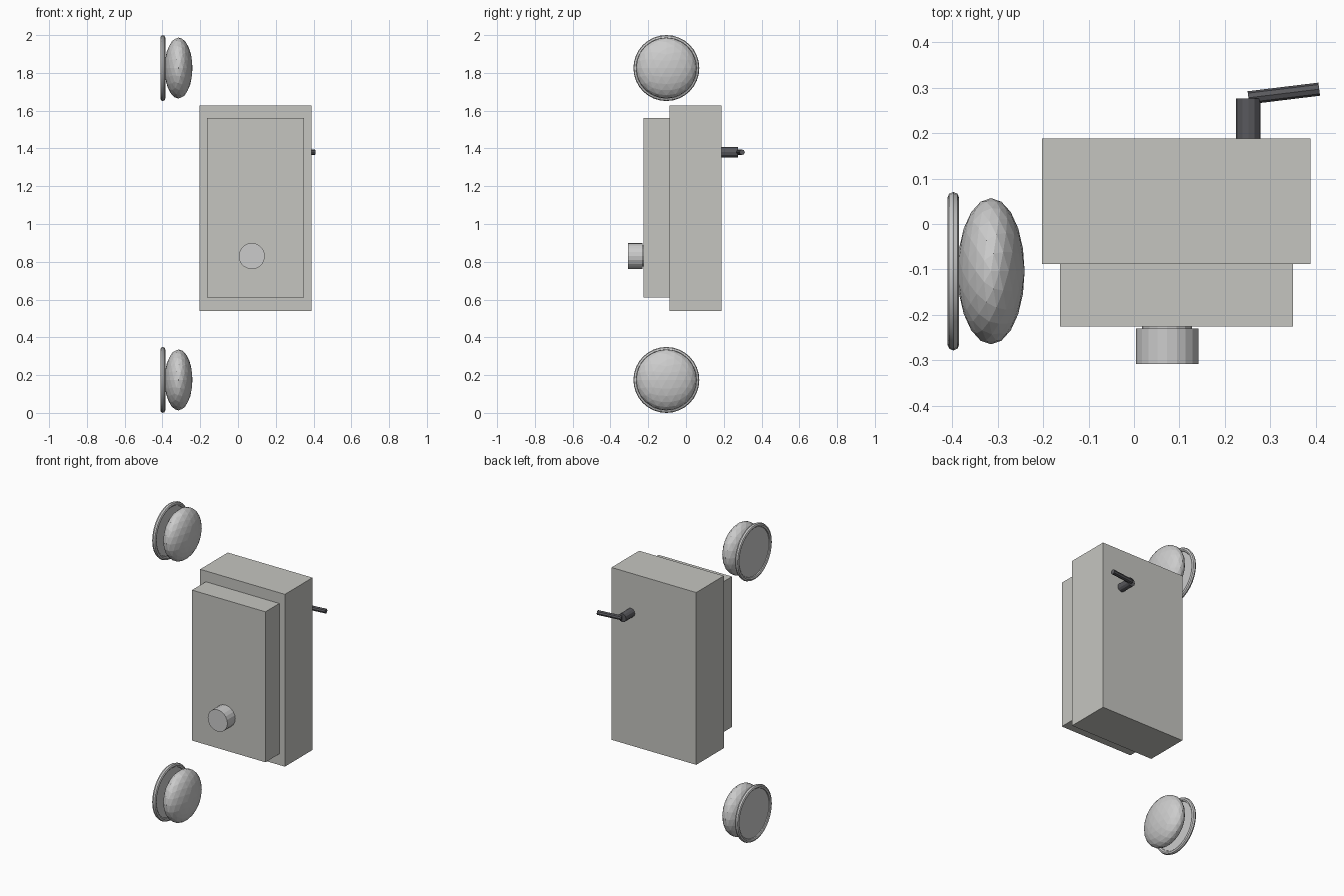
import bpy
from math import radians
from mathutils import Vector

if "Cube" in bpy.data.objects:
    bpy.data.objects.remove(bpy.data.objects["Cube"])


def material(name, rgb):
    m = bpy.data.materials.new(name)
    m.diffuse_color = (*rgb, 1)
    m.use_nodes = True
    m.node_tree.nodes["Principled BSDF"].inputs["Base Color"].default_value = m.diffuse_color
    return m


CASE = material("case_grey", (0.56, 0.56, 0.53))
DARK = material("dark_metal", (0.10, 0.10, 0.11))
STEEL = material("light_steel", (0.55, 0.55, 0.58))
BELL = material("bell_metal", (0.75, 0.75, 0.76))


def finish(name, mat, smooth=False):
    ob = bpy.context.object
    ob.name = name
    ob.data.materials.append(mat)
    if smooth:
        bpy.ops.object.shade_smooth_by_angle(angle=radians(40))
    return ob


def box(name, lo, hi, mat):
    lo, hi = Vector(lo), Vector(hi)
    bpy.ops.mesh.primitive_cube_add(size=1, location=(lo + hi) / 2)
    bpy.context.object.scale = hi - lo
    return finish(name, mat)


def rod(name, a, b, r, sides, mat, smooth=False):
    a, b = Vector(a), Vector(b)
    bpy.ops.mesh.primitive_cylinder_add(
        vertices=sides, radius=r, depth=(b - a).length, location=(a + b) / 2,
        rotation=(b - a).to_track_quat('Z', 'Y').to_euler())
    return finish(name, mat, smooth)


# Case: deep back box and smaller front cover
box("back_case", (-0.203, -0.088, 0.54), (0.389, 0.188, 1.628), CASE)
box("front_cover", (-0.163, -0.226, 0.61), (0.35, -0.088, 1.56), CASE)

# Knob on the front with its narrow neck
rod("knob_neck", (0.073, -0.22, 0.83), (0.073, -0.235, 0.83), 0.055, 16, STEEL)
rod("front_knob", (0.073, -0.23, 0.83), (0.073, -0.308, 0.83), 0.069, 20, STEEL)

# Crank on the back: shaft and slanted lever
rod("crank_shaft", (0.252, 0.18, 1.38), (0.252, 0.276, 1.38), 0.027, 12, DARK)
rod("crank_lever", (0.252, 0.278, 1.38), (0.408, 0.297, 1.38), 0.0145, 8, DARK)

# Pair of domes, each with a round rim and a backing disc
for label, z in (("lower", 0.1745), ("upper", 1.8255)):
    y = -0.104
    bpy.ops.mesh.primitive_ico_sphere_add(
        subdivisions=3, radius=0.161, location=(-0.315, y, z))
    bpy.context.object.scale = (0.46, 1, 1)
    finish(label + "_dome", BELL)
    bpy.ops.mesh.primitive_torus_add(
        major_radius=0.1615, minor_radius=0.013, major_segments=32,
        minor_segments=8, location=(-0.398, y, z), rotation=(0, radians(90), 0))
    finish(label + "_rim", BELL, smooth=True)
    rod(label + "_backing_disc", (-0.402, y, z), (-0.394, y, z), 0.162, 32, BELL)
